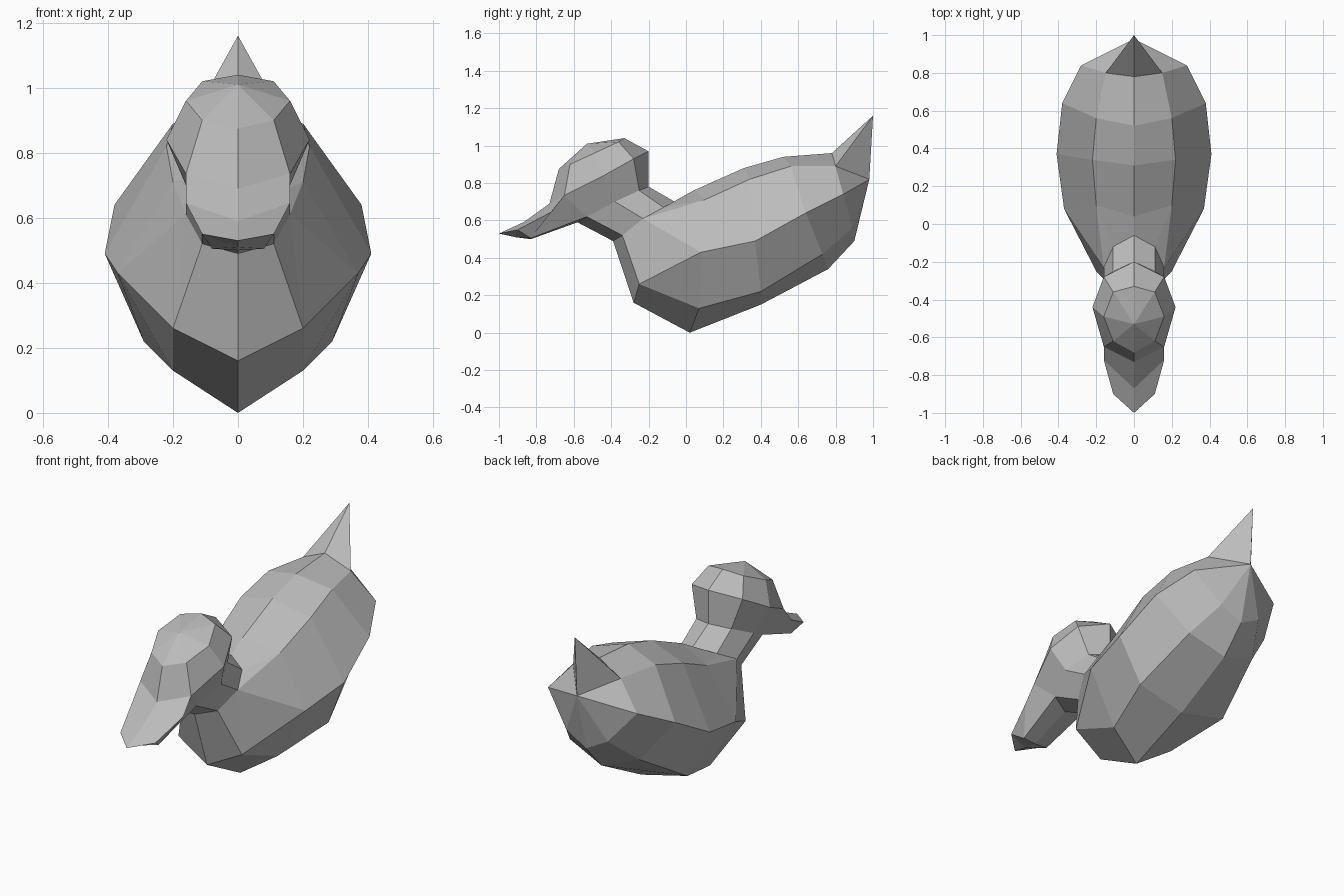
import bpy
import bmesh
from mathutils import Vector

default_cube = bpy.data.objects.get("Cube")
if default_cube:
    bpy.data.objects.remove(default_cube, do_unlink=True)

# Single matte grey
grey = bpy.data.materials.new("plain_grey")
grey.use_nodes = True
grey.diffuse_color = (0.5, 0.5, 0.5, 1)
grey.node_tree.nodes["Principled BSDF"].inputs["Base Color"].default_value = (0.5, 0.5, 0.5, 1)


def make_part(name, faces):
    """Build one half from faces given as corner points, then mirror it across x."""
    bm = bmesh.new()
    verts = {}
    for corners in faces:
        unique = list(dict.fromkeys(corners))
        bm.faces.new([verts.setdefault(p, None) or verts.update({p: bm.verts.new(p)}) or verts[p]
                      for p in unique])
    bmesh.ops.recalc_face_normals(bm, faces=bm.faces)
    # Keep the open shell facing away from its middle on the mirror plane
    middle = sum((v.co for v in bm.verts), Vector()) / len(bm.verts)
    middle.x = 0
    outward = sum(f.normal.dot(f.calc_center_median() - middle) * f.calc_area() for f in bm.faces)
    if outward < 0:
        bmesh.ops.reverse_faces(bm, faces=bm.faces)
    mesh = bpy.data.meshes.new(name)
    bm.to_mesh(mesh)
    bm.free()
    mesh.materials.append(grey)
    part = bpy.data.objects.new(name, mesh)
    bpy.context.collection.objects.link(part)
    mirror = part.modifiers.new("mirror", 'MIRROR')
    mirror.use_clip = True
    return part


def bridge(first, second):
    """Quads between two open half rings of equal length."""
    return [(first[i], first[i + 1], second[i + 1], second[i]) for i in range(len(first) - 1)]


# Half rings run from the back or top centre, round the side, to the front or bottom centre
neck_base = [(0, -.06, .7), (.11, -.12, .67), (.16, -.23, .61), (.11, -.34, .52), (0, -.39, .49)]
neck_top = [(0, -.2, .78), (.11, -.25, .76), (.16, -.38, .7), (.11, -.53, .62), (0, -.58, .59)]
head_wide = [(0, -.2, .97), (.16, -.28, .93), (.22, -.44, .84), (.16, -.65, .735), (0, -.73, .69)]
head_upper = [(0, -.33, 1.04), (.11, -.36, 1.02), (.16, -.49, .96), (.11, -.62, .9), (0, -.68, .875)]
crown = (0, -.53, 1.01)

# Body stations: ridge, shoulder, flank, bilge, keel
stations = [
    [(0, .04, .76), (.2, .1, .71), (.37, .08, .43), (.2, .07, .13), (0, .02, 0)],
    [(0, .31, .88), (.22, .34, .82), (.41, .37, .49), (.29, .4, .22), (0, .4, .15)],
    [(0, .52, .94), (.2, .56, .89), (.38, .64, .64), (.22, .73, .42), (0, .76, .34)],
    [(0, .78, .96), (.15, .8, .89), (.28, .84, .74), (.13, .89, .56), (0, .9, .49)],
]
rump = (0, .98, .82)
breast_side, breast_keel = (.2, -.25, .26), (0, -.28, .16)

# Body hull, breast and rump
body = []
for front, back in zip(stations, stations[1:]):
    body += bridge(front, back)
ridge, shoulder, flank, bilge, keel = stations[0]
body += [
    (ridge, neck_base[0], neck_base[1], shoulder),
    (shoulder, neck_base[1], neck_base[2]),
    (shoulder, neck_base[2], flank),
    (flank, neck_base[2], breast_side),
    (neck_base[2], neck_base[3], breast_side),
    (neck_base[3], neck_base[4], breast_keel, breast_side),
    (breast_side, breast_keel, keel, bilge),
    (breast_side, bilge, flank),
]
stern = stations[-1]
body += [(stern[i], stern[i + 1], rump) for i in range(1, 4)]
make_part("body", body)

# Pointed tail
tail_tip = (0, 1, 1.16)
make_part("tail", [(stern[0], stern[1], tail_tip), (stern[1], rump, tail_tip)])

# Neck
make_part("neck", bridge(neck_base, neck_top))

# Head, open at the face where the beak joins
head = bridge(neck_top[:4], head_wide[:4]) + bridge(head_wide, head_upper)
head += [(a, b, crown) for a, b in zip(head_upper, head_upper[1:])]
make_part("head", head)

# Beak
face_ring = [head_wide[4], head_wide[3], neck_top[3], neck_top[4]]
beak_ring = [(0, -.87, .59), (.16, -.72, .645), (.08, -.83, .505), (0, -.83, .5)]
bill_top, bill_side, bill_low, bill_keel = beak_ring
bill_edge, bill_under, bill_tip = (.11, -.9, .55), (0, -.91, .51), (0, -1, .53)
make_part("beak", bridge(face_ring, beak_ring) + [
    (bill_top, bill_side, bill_edge, bill_tip),
    (bill_side, bill_low, bill_edge),
    (bill_low, bill_keel, bill_under, bill_edge),
    (bill_edge, bill_under, bill_tip),
])
